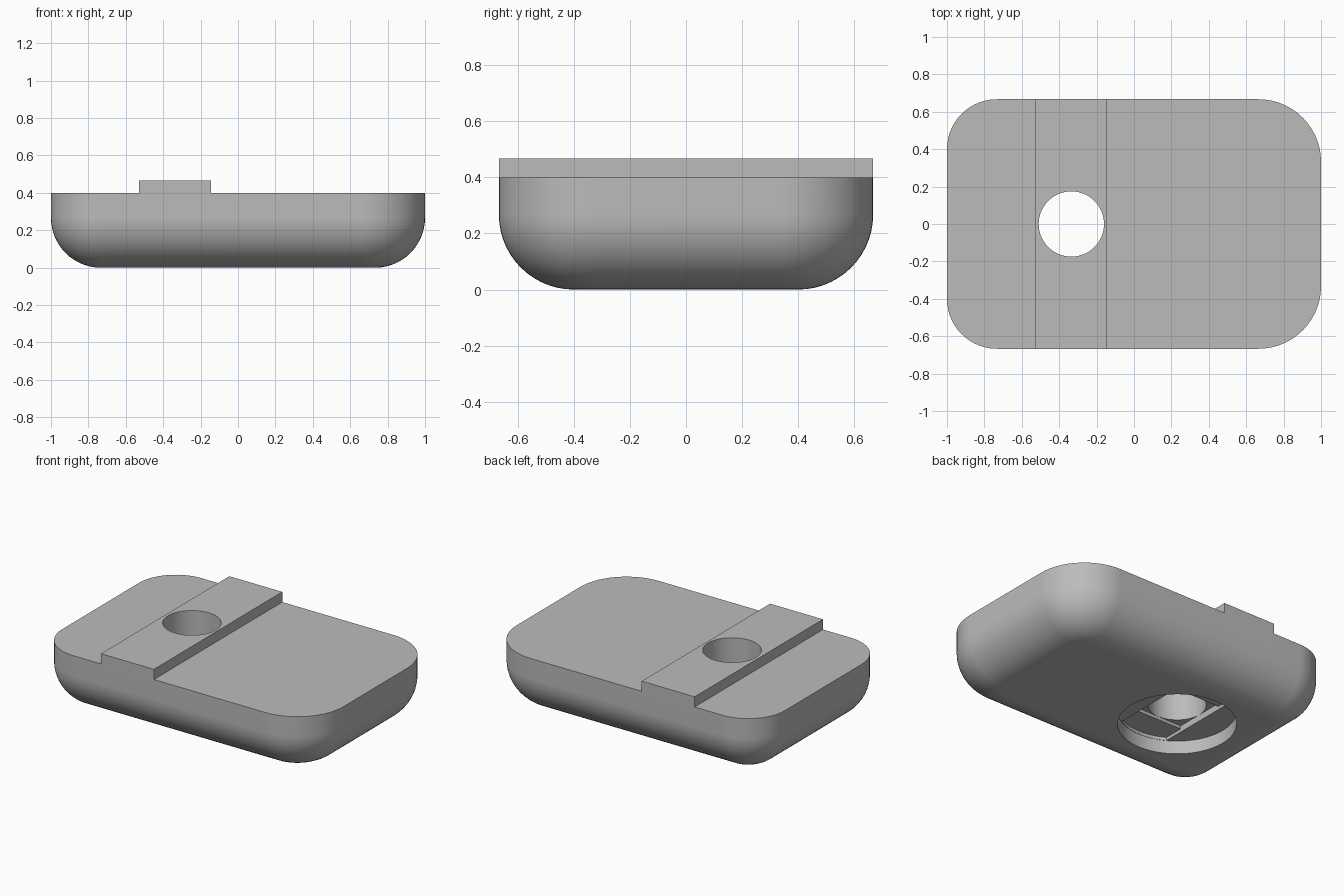
import bpy, bmesh, math
from mathutils import Vector

cube = bpy.data.objects.get("Cube")
if cube:
    bpy.data.objects.remove(cube, do_unlink=True)

HX, HY, TOP, BAR_TOP = 1.0, 0.667, 0.4, 0.467
FILLET = 0.267                       # bottom edge rounding
R_RIGHT, R_LEFT = 0.267, 0.335       # plan corner radii at -x and +x
BAR_X = (-0.53, -0.145)
HOLE_X, HOLE_R, BORE_R = -0.335, 0.175, 0.355

grey = bpy.data.materials.new("grey plastic")
grey.use_nodes = True
colour = (0.5, 0.5, 0.5, 1)
grey.diffuse_color = colour
grey.node_tree.nodes["Principled BSDF"].inputs["Base Color"].default_value = colour


def outline(inset, steps=14):
    """Rounded rectangle, moved inwards by inset."""
    pts = []
    for i, (sx, sy) in enumerate([(1, 1), (-1, 1), (-1, -1), (1, -1)]):
        r = R_LEFT if sx > 0 else R_RIGHT
        for k in range(steps + 1):
            a = (i + k / steps) * math.pi / 2
            pts.append((sx * (HX - r) + (r - inset) * math.cos(a),
                        sy * (HY - r) + (r - inset) * math.sin(a)))
    return pts


def loft(name, rings):
    """Closed solid through rings of (points, height)."""
    bm = bmesh.new()
    loops = [[bm.verts.new((x, y, z)) for x, y in pts] for pts, z in rings]
    n = len(loops[0])
    for low, high in zip(loops, loops[1:]):
        for i in range(n):
            j = (i + 1) % n
            bm.faces.new((low[i], low[j], high[j], high[i]))
    bm.faces.new(loops[0][::-1])
    bm.faces.new(loops[-1])
    bmesh.ops.remove_doubles(bm, verts=bm.verts, dist=1e-4)
    bmesh.ops.recalc_face_normals(bm, faces=bm.faces)
    mesh = bpy.data.meshes.new(name)
    bm.to_mesh(mesh)
    bm.free()
    mesh.materials.append(grey)
    obj = bpy.data.objects.new(name, mesh)
    bpy.context.collection.objects.link(obj)
    return obj


# Body: straight walls above a quarter-round bottom edge
rings = []
for k in range(15):
    a = k / 14 * math.pi / 2
    rings.append((outline(FILLET * (1 - math.sin(a))), FILLET * (1 - math.cos(a))))
rings.append((outline(0), TOP))
body = loft("mount_body", rings)

# Raised bar: split the top across and pull the strip up
bm = bmesh.new()
bm.from_mesh(body.data)
for x in BAR_X:
    bmesh.ops.bisect_plane(bm, geom=bm.verts[:] + bm.edges[:] + bm.faces[:],
                           plane_co=(x, 0, 0), plane_no=(1, 0, 0))
strip = [f for f in bm.faces if f.normal.z > 0.9
         and BAR_X[0] < f.calc_center_median().x < BAR_X[1]]
pulled = bmesh.ops.extrude_face_region(bm, geom=strip)["geom"]
bmesh.ops.translate(bm, vec=Vector((0, 0, BAR_TOP - TOP)),
                    verts=[g for g in pulled if isinstance(g, bmesh.types.BMVert)])
bmesh.ops.delete(bm, geom=[f for f in strip if f.is_valid], context='FACES')
bmesh.ops.recalc_face_normals(bm, faces=bm.faces)
bm.to_mesh(body.data)
bm.free()


def cut(name, radius, limit_x, limit_y, z0, z1, sides=96):
    """Cut a round hole, optionally flattened at the given limits."""
    pts = []
    for k in range(sides):
        a = 2 * math.pi * k / sides
        x, y = radius * math.cos(a), radius * math.sin(a)
        pts.append((HOLE_X + max(-limit_x, min(limit_x, x)),
                    max(-limit_y, min(limit_y, y))))
    cutter = loft(name, [(pts, z0), (pts, z1)])
    cutter.hide_render = True
    mod = body.modifiers.new(name, 'BOOLEAN')
    mod.operation, mod.solver, mod.object = 'DIFFERENCE', 'EXACT', cutter
    bpy.context.view_layer.objects.active = body
    bpy.ops.object.modifier_apply(modifier=name)
    bpy.data.objects.remove(cutter, do_unlink=True)


# Screw hole: round recess, slot step, square step, through hole
cut("recess_cutter", BORE_R, 1, 1, -0.1, 0.087)
cut("slot_cutter", BORE_R - 0.002, HOLE_R, 1, 0.05, 0.108)
cut("square_cutter", BORE_R - 0.002, HOLE_R, HOLE_R, 0.06, 0.129)
cut("hole_cutter", HOLE_R - 0.0005, 1, 1, 0.07, 0.6)

# Smooth shading with crisp edges
bpy.ops.object.select_all(action='DESELECT')
body.select_set(True)
bpy.context.view_layer.objects.active = body
bpy.ops.object.shade_smooth_by_angle(angle=math.radians(30))
weighted = body.modifiers.new("even_shading", 'WEIGHTED_NORMAL')
weighted.keep_sharp = True
